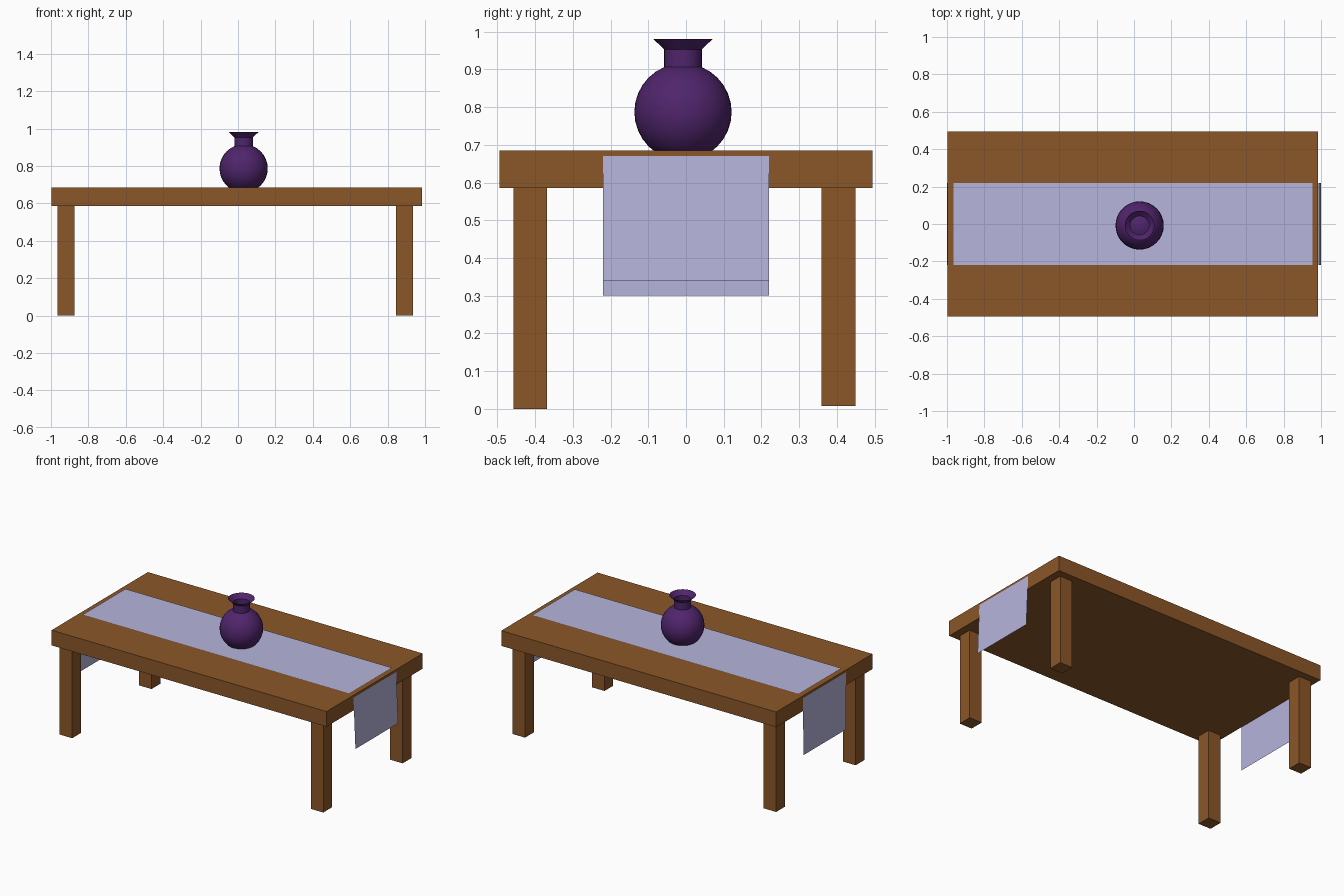
import bpy, bmesh, math

if "Cube" in bpy.data.objects:
    bpy.data.objects.remove(bpy.data.objects["Cube"])


def material(name, rgb):
    m = bpy.data.materials.new(name)
    m.diffuse_color = (*rgb, 1)
    m.use_nodes = True
    m.node_tree.nodes["Principled BSDF"].inputs["Base Color"].default_value = m.diffuse_color
    return m


wood = material("wood", (0.26, 0.095, 0.022))
cloth = material("cloth", (0.47, 0.46, 0.72))
glaze = material("glaze", (0.08, 0.018, 0.15))


def finish(name, bm, mat):
    me = bpy.data.meshes.new(name)
    bm.to_mesh(me)
    bm.free()
    ob = bpy.data.objects.new(name, me)
    bpy.context.collection.objects.link(ob)
    me.materials.append(mat)
    return ob


def box(name, lo, hi, mat):
    bm = bmesh.new()
    bmesh.ops.create_cube(bm, size=1)
    for v in bm.verts:
        v.co = [hi[i] if v.co[i] > 0 else lo[i] for i in range(3)]
    return finish(name, bm, mat)


def sheet(name, start, end, mat):
    # flat cloth strip between two (x, z) ends, spanning the runner width
    bm = bmesh.new()
    pts = [(start, -0.22), (end, -0.22), (end, 0.22), (start, 0.22)]
    bm.faces.new([bm.verts.new((p[0], y, p[1])) for p, y in pts])
    return finish(name, bm, mat)


# Table top
box("table_top", (-0.996, -0.495, 0.586), (0.984, 0.495, 0.685), wood)

# Legs
for side, x in (("left", -0.919), ("right", 0.89)):
    for end, y, z in (("front", -0.413, 0.0), ("back", 0.404, 0.008)):
        box(f"{end}_{side}_leg", (x - 0.045, y - 0.045, z),
            (x + 0.045, y + 0.045, 0.588), wood)

# Table runner and its two hanging ends
sheet("runner", (-0.965, 0.689), (0.955, 0.689), cloth)
sheet("runner_right_end", (1.0, 0.34), (0.986, 0.67), cloth)
sheet("runner_left_end", (-0.997, 0.67), (-1.0, 0.30), cloth)

# Vase body
VX, VY = 0.03, -0.008
bm = bmesh.new()
bmesh.ops.create_uvsphere(bm, u_segments=32, v_segments=16, radius=0.129)
vase = [finish("vase_body", bm, glaze)]
vase[0].location = (VX, VY, 0.787)


# Vase neck and flared rim, open tubes
def tube(name, r0, z0, r1, z1):
    bm = bmesh.new()
    bmesh.ops.create_cone(bm, cap_ends=False, segments=32, radius1=r0,
                          radius2=r1, depth=z1 - z0)
    ob = finish(name, bm, glaze)
    ob.location = (VX, VY, (z0 + z1) / 2)
    return ob


vase.append(tube("vase_neck", 0.05, 0.89, 0.05, 0.954))
vase.append(tube("vase_rim", 0.05, 0.953, 0.079, 0.981))

for ob in vase:
    ob.select_set(True)
    bpy.context.view_layer.objects.active = ob
bpy.ops.object.shade_smooth_by_angle(angle=math.radians(40))
